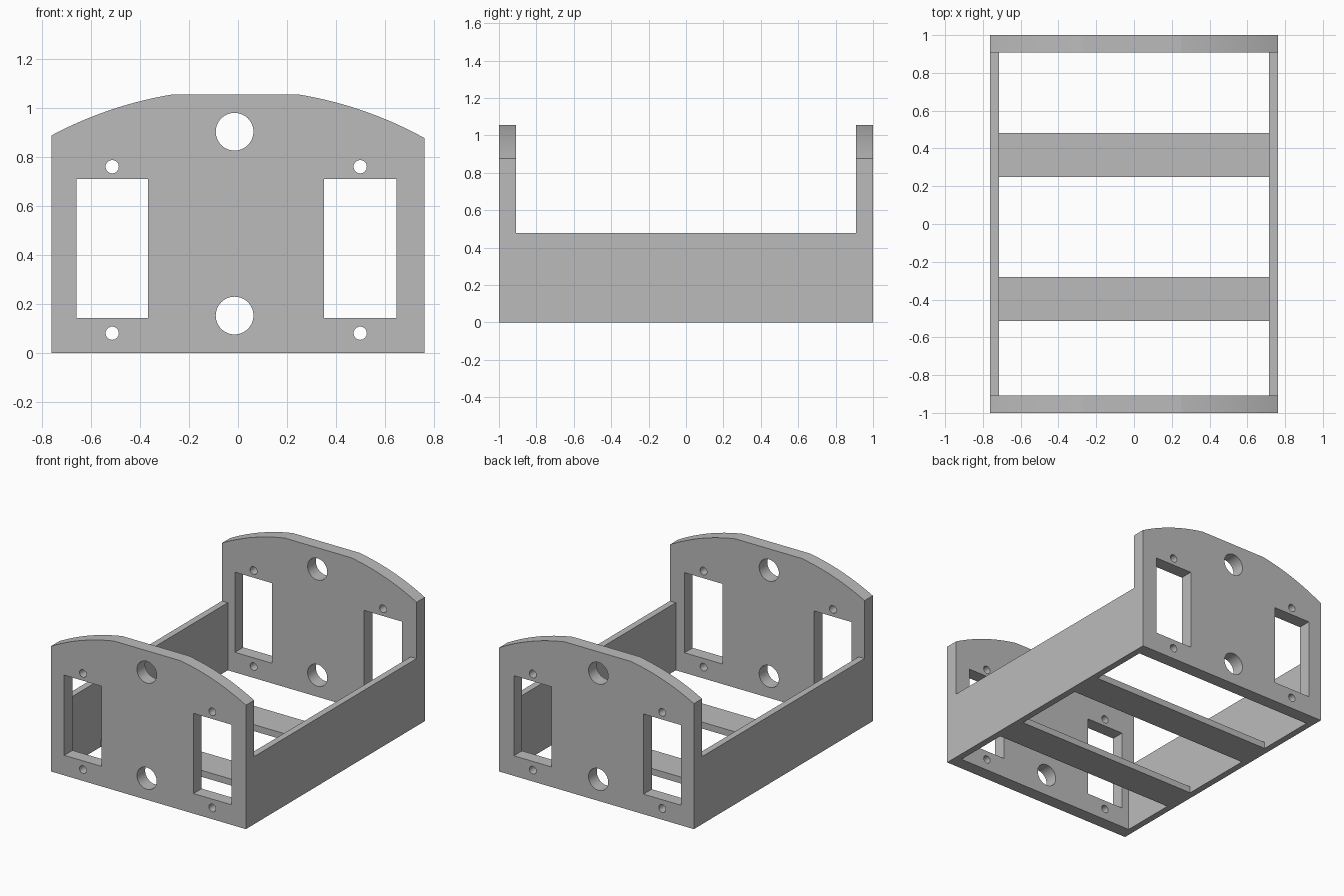
import bpy, bmesh, math

if "Cube" in bpy.data.objects:
    bpy.data.objects.remove(bpy.data.objects["Cube"])

grey = bpy.data.materials.new("plain grey")
grey.diffuse_color = (0.5, 0.5, 0.5, 1)
grey.use_nodes = True
grey.node_tree.nodes["Principled BSDF"].inputs["Base Color"].default_value = grey.diffuse_color

HALF_W = 0.762      # half width
PLATE = 0.092       # end plate thickness
WALL = 0.046        # side wall and cross bar thickness


def circle(cx, cz, r, n=48):
    return [(cx + r * math.cos(2 * math.pi * i / n),
             cz + r * math.sin(2 * math.pi * i / n)) for i in range(n)]


def rect(x0, x1, z0, z1):
    return [(x0, z0), (x1, z0), (x1, z1), (x0, z1)]


def arc(x0, x1, n=14):
    # crown arc of the end plate, one circle cut off by a flat top
    cx, cz, r = -0.01, -0.52, 1.596
    xs = [x0 + (x1 - x0) * i / n for i in range(n + 1)]
    return [(x, cz + math.sqrt(r * r - (x - cx) ** 2)) for x in xs]


def add_object(name, bm):
    mesh = bpy.data.meshes.new(name)
    bm.to_mesh(mesh)
    bm.free()
    mesh.materials.append(grey)
    obj = bpy.data.objects.new(name, mesh)
    bpy.context.collection.objects.link(obj)
    return obj


def box(name, x0, x1, y0, y1, z0, z1):
    bm = bmesh.new()
    bmesh.ops.create_cube(bm, size=1)
    for v in bm.verts:
        v.co = (x1 if v.co.x > 0 else x0,
                y1 if v.co.y > 0 else y0,
                z1 if v.co.z > 0 else z0)
    return add_object(name, bm)


def end_plate(name, y):
    outline = ([(-HALF_W, 0), (HALF_W, 0)]
               + arc(HALF_W, 0.25) + arc(-0.27, -HALF_W))
    loops = [outline,
             rect(-0.66, -0.368, 0.142, 0.709),      # motor windows
             rect(0.352, 0.648, 0.142, 0.709)]
    loops += [circle(-0.014, z, 0.077) for z in (0.152, 0.903)]
    loops += [circle(x, z, 0.027, 32)                # screw holes
              for x in (-0.514, 0.499) for z in (0.08, 0.76)]
    bm = bmesh.new()
    for loop in loops:
        vs = [bm.verts.new((x, 0, z)) for x, z in loop]
        for a, b in zip(vs, vs[1:] + vs[:1]):
            bm.edges.new((a, b))
    bmesh.ops.triangle_fill(bm, use_beauty=True, edges=bm.edges[:],
                            normal=(0, -1, 0))
    obj = add_object(name, bm)
    obj.location.y = y
    mod = obj.modifiers.new("thickness", 'SOLIDIFY')
    mod.thickness = PLATE
    mod.offset = 0
    bpy.ops.object.select_all(action='DESELECT')
    obj.select_set(True)
    bpy.context.view_layer.objects.active = obj
    bpy.ops.object.modifier_apply(modifier=mod.name)
    bpy.ops.object.shade_smooth_by_angle(angle=math.radians(9))


# End plates
end_plate("front_plate", -1 + PLATE / 2)
end_plate("back_plate", 1 - PLATE / 2)

# Side walls
inner_y = 1 - PLATE
inner_x = HALF_W - WALL
box("left_wall", -HALF_W, -inner_x, -inner_y, inner_y, 0, 0.478)
box("right_wall", inner_x, HALF_W, -inner_y, inner_y, 0, 0.478)

# Cross bars flush with the bottom
box("front_cross_bar", -inner_x, inner_x, -0.513, -0.28, 0, WALL)
box("back_cross_bar", -inner_x, inner_x, 0.248, 0.481, 0, WALL)
